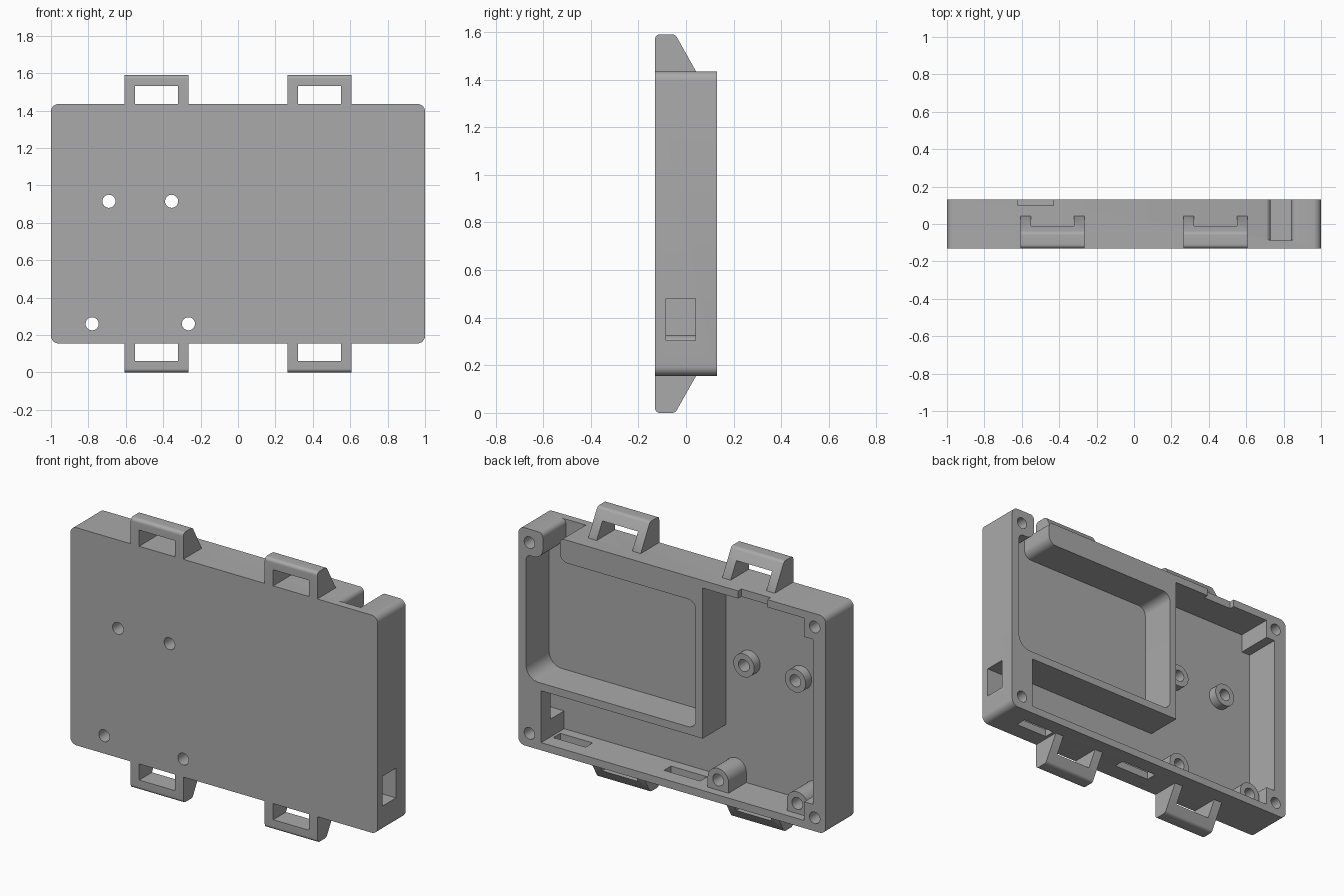
import bpy, bmesh, math
from mathutils import Vector

if "Cube" in bpy.data.objects:
    bpy.data.objects.remove(bpy.data.objects["Cube"])

grey = bpy.data.materials.new("plain grey plastic")
grey.use_nodes = True
COLOR = (0.4, 0.4, 0.4, 1)
grey.diffuse_color = COLOR
grey.node_tree.nodes["Principled BSDF"].inputs["Base Color"].default_value = COLOR

BACK, FLOOR, FRONT = 0.13, -0.085, -0.13
LOW, HIGH = 0.155, 1.435
MID = (LOW + HIGH) / 2


def rounded(corners, steps=8):
    """Turn (a, b, radius) corners into an outline with round corners."""
    out = []
    for i, (a, b, r) in enumerate(corners):
        p = Vector((a, b))
        if r == 0:
            out.append(p)
            continue
        d1 = (Vector(corners[i - 1][:2]) - p).normalized()
        d2 = (Vector(corners[(i + 1) % len(corners)][:2]) - p).normalized()
        half = d1.angle(d2) / 2
        centre = p + (d1 + d2).normalized() * (r / math.sin(half))
        start = p + d1 * (r / math.tan(half)) - centre
        end = p + d2 * (r / math.tan(half)) - centre
        sweep = start.angle(end)
        for k in range(steps + 1):
            t = k / steps
            v = (start * math.sin((1 - t) * sweep) + end * math.sin(t * sweep)) / math.sin(sweep)
            out.append(centre + v)
    return out


def prism(name, outline, lo, hi, along="y"):
    """Extrude an (x, z) outline along y, or a (y, z) outline along x."""
    bm = bmesh.new()
    place = (lambda p, d: (p[0], d, p[1])) if along == "y" else (lambda p, d: (d, p[0], p[1]))
    face = bm.faces.new([bm.verts.new(place(p, lo)) for p in outline])
    top = bmesh.ops.extrude_face_region(bm, geom=[face])
    shift = Vector(place((0, 0), hi - lo))
    bmesh.ops.translate(bm, vec=shift, verts=[v for v in top["geom"] if isinstance(v, bmesh.types.BMVert)])
    bmesh.ops.recalc_face_normals(bm, faces=bm.faces)
    mesh = bpy.data.meshes.new(name)
    bm.to_mesh(mesh)
    bm.free()
    mesh.materials.append(grey)
    obj = bpy.data.objects.new(name, mesh)
    bpy.context.collection.objects.link(obj)
    return obj


def rect(x0, x1, z0, z1, r=0):
    return rounded([(x0, z0, r), (x1, z0, r), (x1, z1, r), (x0, z1, r)])


def circle(x, z, r, n=32):
    return [(x + r * math.cos(math.tau * i / n), z + r * math.sin(math.tau * i / n)) for i in range(n)]


def cut(obj, cutter):
    """Subtract the cutter from the part, then delete the cutter."""
    cutter.hide_render = True
    mod = obj.modifiers.new("cut", "BOOLEAN")
    mod.operation, mod.solver, mod.object = "DIFFERENCE", "EXACT", cutter
    bpy.context.view_layer.objects.active = obj
    bpy.ops.object.modifier_apply(modifier=mod.name)
    bpy.data.objects.remove(cutter)


# Case body
body = prism("case_body", rect(-1, 1, LOW, HIGH, 0.04), FRONT, BACK)
parts = [body]

# Circuit board bay, wrapping around the compartment
bay = [(-.918, .31), (-.86, .31), (-.86, .2), (.852, .2), (.852, .505),
       (-.2, .505), (-.2, 1.39), (-.86, 1.39), (-.86, 1.28), (-.918, 1.28)]
cut(body, prism("bay_cutter", bay, FLOOR, 0.3))

# Compartment with a flared cable channel through the top
room = rounded([(-.154, .55, .05), (.95, .55, .08), (.95, 1.28, .03), (.84, 1.28, .06),
                (.84, 1.436, .03), (.9, 1.436, 0), (.9, 1.6, 0), (.67, 1.6, 0), (.67, 1.436, 0),
                (.73, 1.436, .03), (.73, 1.3, .05), (-.154, 1.3, .05)])
cut(body, prism("compartment_cutter", room, FLOOR, 0.3))

# Side port, bottom slots and top notch
cut(body, prism("side_port_cutter", rect(.851, 1.1, .305, .48), -.084, .04))
cut(body, prism("bottom_slot_cutter", rect(.625, .835, .1, .22), -.025, .04))
cut(body, prism("bottom_slot_cutter", rect(-.12, .115, .1, .22), -.025, .04))
cut(body, prism("top_notch_cutter", rect(-.62, -.43, 1.37, 1.5), .1, .3))

# Corner screw holes
for x in (-.928, .928):
    for z in (MID - .561, MID + .561):
        cut(body, prism("screw_hole_cutter", circle(x, z, .034), -.07, .3))

# Board posts: two short ones and two tall ones joined to the bottom wall
for x, z, top, name in ((-.69, .915, -.03, "short_post"), (-.355, .915, -.03, "short_post"),
                        (-.78, .26, .08, "tall_post"), (-.265, .26, .08, "tall_post")):
    r = .068
    if name == "short_post":
        outline = circle(x, z, r)
    else:
        outline = rounded([(x - r, .18, 0), (x + r, .18, 0), (x + r, z + r, r * .99), (x - r, z + r, r * .99)])
    post = prism(name, outline, -.1, top)
    for part in (body, post):
        cut(part, prism("post_hole_cutter", circle(x, z, .035), -.3, .3))
    parts.append(post)

# Strap loops on the top and bottom edges
for side in (-1, 1):
    for up in (-1, 1):
        def h(z):
            return MID + up * (z - MID)
        profile = rounded([(FRONT, h(1.42), 0), (FRONT, h(1.59), .02), (-.045, h(1.59), .025),
                           (.042, h(1.435), 0), (.042, h(1.42), 0)])
        x0, x1 = sorted((side * .265, side * .607))
        loop = prism("strap_loop", profile, x0, x1, "x")
        z0, z1 = sorted((h(1.435), h(1.53)))
        cut(loop, prism("loop_window_cutter", rect(x0 + .055, x1 - .055, z0, z1), -.3, .3))
        parts.append(loop)

# Smooth the round parts, keep the edges sharp
bpy.ops.object.select_all(action="DESELECT")
for part in parts:
    part.select_set(True)
bpy.context.view_layer.objects.active = body
bpy.ops.object.shade_smooth_by_angle(angle=math.radians(30))
